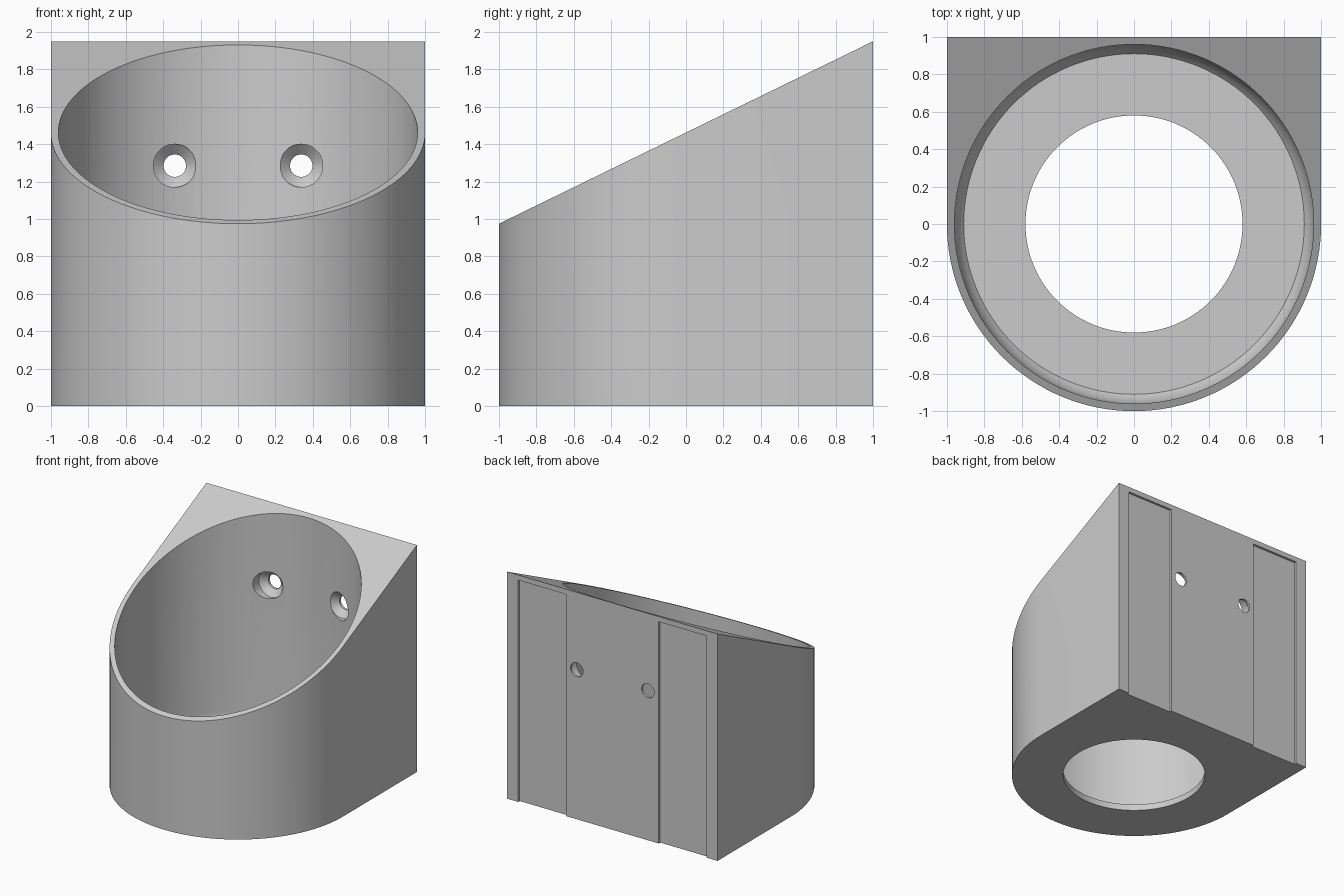
import bpy, bmesh, math
from mathutils import Vector, Matrix

cube = bpy.data.objects.get("Cube")
if cube:
    bpy.data.objects.remove(cube, do_unlink=True)

grey = bpy.data.materials.new("plain_grey")
grey.use_nodes = True
COLOUR = (0.6, 0.6, 0.6, 1)
grey.diffuse_color = COLOUR
grey.node_tree.nodes["Principled BSDF"].inputs["Base Color"].default_value = COLOUR


def make_object(name, bm):
    bmesh.ops.recalc_face_normals(bm, faces=bm.faces)
    mesh = bpy.data.meshes.new(name)
    bm.to_mesh(mesh)
    bm.free()
    mesh.materials.append(grey)
    obj = bpy.data.objects.new(name, mesh)
    bpy.context.collection.objects.link(obj)
    return obj


def lathe(name, profile, steps, matrix=Matrix()):
    """Closed solid: spin an (r, z) profile that starts and ends on the axis."""
    bm = bmesh.new()
    verts = [bm.verts.new((r, 0, z)) for r, z in profile]
    edges = [bm.edges.new(pair) for pair in zip(verts, verts[1:])]
    bmesh.ops.spin(bm, geom=verts + edges, cent=(0, 0, 0), axis=(0, 0, 1),
                   angle=math.tau, steps=steps, use_merge=True)
    bmesh.ops.remove_doubles(bm, verts=bm.verts, dist=1e-5)
    bm.transform(matrix)
    return make_object(name, bm)


def box(name, low, high):
    bm = bmesh.new()
    low, high = Vector(low), Vector(high)
    bmesh.ops.create_cube(bm, size=1, matrix=Matrix.Translation((low + high) / 2)
                          @ Matrix.Diagonal((*(high - low), 1)))
    return make_object(name, bm)


# Body: rounded front, square back, cut off by a sloping plane
FRONT_Z, BACK_Z = 0.975, 1.95
bm = bmesh.new()
outline = [(1, 1), (-1, 1)]
outline += [(-math.cos(a), -math.sin(a)) for a in (math.pi * i / 64 for i in range(65))]
base = bm.faces.new([bm.verts.new((x, y, 0)) for x, y in outline])
top = bmesh.ops.extrude_face_region(bm, geom=[base])["geom"]
for v in top:
    if isinstance(v, bmesh.types.BMVert):
        v.co.z = FRONT_Z + (BACK_Z - FRONT_Z) * (v.co.y + 1) / 2
body = make_object("angled_cup_holder", bm)

# Cup cavity with a curved lower corner and a round opening in the floor
FLOOR, WALL_R, CURVE = 0.055, 0.96, 0.2
cavity = [(0, -0.1), (0.58, -0.1), (0.58, FLOOR)]
for i in range(9):
    a = math.acos(1 - 0.05 / CURVE) * (1 - i / 8)
    rise = CURVE * (math.sin(math.acos(1 - 0.05 / CURVE)) - math.sin(a))
    cavity.append((WALL_R - CURVE * (1 - math.cos(a)), FLOOR + rise))
cavity += [(WALL_R, 2.2), (0, 2.2)]
cutters = [lathe("cavity_cutter", cavity, 128)]

# Countersunk screw holes and shallow recesses in the back wall
screw = [(0, 0.6), (0.115, 0.6), (0.115, 0.93), (0.06, 0.98), (0.06, 1.1), (0, 1.1)]
for side, word in ((1, "left"), (-1, "right")):
    place = Matrix.Translation((side * 0.338, 0, 1.285)) @ Matrix.Rotation(-math.pi / 2, 4, "X")
    cutters.append(lathe(word + "_screw_cutter", screw, 48, place))
    a, b = sorted((side * 0.44, side * 0.895))
    cutters.append(box(word + "_recess_cutter", (a, 0.98, -0.1), (b, 1.1, 1.905)))

# Cut everything, then drop the cutters
for cutter in cutters:
    cutter.hide_render = True
    mod = body.modifiers.new(cutter.name, "BOOLEAN")
    mod.operation = "DIFFERENCE"
    mod.solver = "EXACT"
    mod.object = cutter
bpy.ops.object.select_all(action="DESELECT")
bpy.context.view_layer.objects.active = body
body.select_set(True)
for mod in list(body.modifiers):
    bpy.ops.object.modifier_apply(modifier=mod.name)
for cutter in cutters:
    bpy.data.objects.remove(cutter, do_unlink=True)
bpy.ops.object.shade_smooth_by_angle(angle=math.radians(25))
